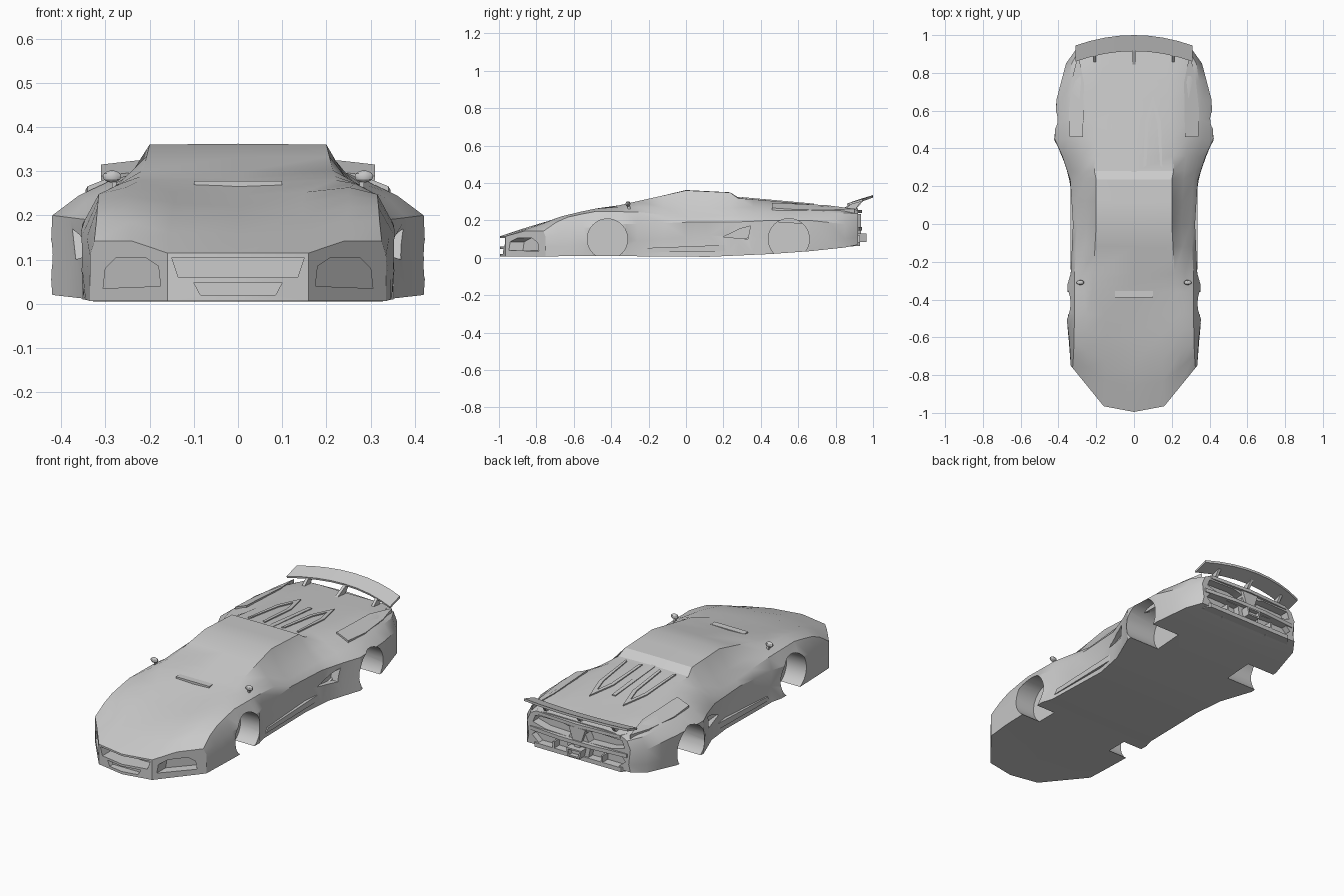
import bpy, bmesh, math

if "Cube" in bpy.data.objects:
    bpy.data.objects.remove(bpy.data.objects["Cube"])


def interp(keys, y):
    """Piecewise-linear lookup: keys are (y, value, value...)."""
    if y <= keys[0][0]:
        return keys[0][1:]
    for a, b in zip(keys, keys[1:]):
        if y <= b[0]:
            t = (y - a[0]) / (b[0] - a[0])
            return tuple(p + (q - p) * t for p, q in zip(a[1:], b[1:]))
    return keys[-1][1:]


def finish(name, bm):
    bmesh.ops.recalc_face_normals(bm, faces=bm.faces)
    me = bpy.data.meshes.new(name)
    bm.to_mesh(me)
    bm.free()
    ob = bpy.data.objects.new(name, me)
    bpy.context.collection.objects.link(ob)
    return ob


def loft(name, rings, first_cap=None):
    """Skin closed rings; first cap may be split into several faces."""
    bm = bmesh.new()
    vs = [[bm.verts.new(p) for p in r] for r in rings]
    n = len(rings[0])
    for a, b in zip(vs, vs[1:]):
        for i in range(n):
            j = (i + 1) % n
            bm.faces.new((a[i], a[j], b[j], b[i]))
    for face in first_cap or [range(n)]:
        bm.faces.new([vs[0][i] for i in face])
    bm.faces.new(vs[-1])
    return finish(name, bm)


def prism(name, poly, lo, hi, axis, mirror=False, shear=None):
    """Extrude a polygon along an axis, optionally sheared and mirrored in x."""
    bm = bmesh.new()
    for s in ((1, -1) if mirror else (1,)):
        ends = []
        for d in (lo, hi):
            row = []
            for u, v in poly:
                p = {'x': (d, u, v), 'y': (u, d, v), 'z': (u, v, d)}[axis]
                if shear:
                    p = shear(*p)
                row.append(bm.verts.new((p[0] * s, p[1], p[2])))
            ends.append(row)
        a, b = ends
        n = len(poly)
        for i in range(n):
            j = (i + 1) % n
            bm.faces.new((a[i], a[j], b[j], b[i]))
        bm.faces.new(a)
        bm.faces.new(b)
    return finish(name, bm)


def cut(target, cutter):
    bpy.context.view_layer.objects.active = target
    m = target.modifiers.new("cut", 'BOOLEAN')
    m.operation, m.solver, m.object = 'DIFFERENCE', 'EXACT', cutter
    bpy.ops.object.modifier_apply(modifier=m.name)
    bpy.data.objects.remove(cutter)


# Body rails, top centre to bottom centre: (y, x, z)
centre = [(-1, 0, .115), (-.8, 0, .18), (-.5, 0, .24), (-.36, 0, .272), (0, 0, .362),
          (.235, 0, .35), (.28, 0, .322), (.75, 0, .275), (.92, 0, .26)]
roof_edge = [(-1, .16, .115), (-.74, .15, .2), (-.5, .14, .248), (-.36, .22, .28), (0, .2, .36),
             (.235, .2, .349), (.28, .21, .318), (.45, .2, .305), (.92, .16, .262)]
belt = [(-1, .24, .142), (-.74, .25, .22), (-.5, .25, .262), (-.36, .265, .272), (-.26, .27, .272),
        (0, .25, .262), (.235, .262, .265), (.45, .285, .28), (.76, .29, .275), (.92, .25, .255)]
shoulder = [(-1, .325, .142), (-.86, .32, .19), (-.74, .318, .218), (-.48, .315, .248), (-.26, .315, .245),
            (0, .3, .217), (.235, .315, .225), (.45, .36, .245), (.66, .36, .245), (.85, .33, .24), (.92, .29, .235)]
flank = [(-1, .335, .11), (-.74, .342, .15), (-.48, .357, .17), (-.32, .352, .18), (-.26, .335, .18),
         (0, .323, .19), (.235, .338, .19), (.36, .38, .195), (.45, .42, .2), (.66, .41, .2),
         (.85, .36, .18), (.92, .31, .19)]
lower = [(-1, .335, .06), (-.74, .345, .06), (-.48, .357, .08), (-.32, .352, .07), (-.26, .325, .09),
         (.12, .314, .12), (.36, .375, .11), (.45, .425, .09), (.66, .41, .09), (.85, .36, .1), (.92, .3, .11)]
sill = [(-1, .335, .006), (-.74, .345, .01), (-.32, .352, .01), (-.26, .335, .008), (.12, .325, .005),
        (.28, .35, .012), (.45, .42, .02), (.66, .405, .035), (.85, .36, .055), (.92, .31, .07)]
stations = [-1, -.86, -.74, -.6, -.48, -.36, -.32, -.26, -.12, 0, .12, .235, .28, .36, .45, .55, .66, .76, .85, .92]
nose_plan = [(0, .995), (.16, .965), (.335, .75)]

rings = []
for y in stations:
    half = [interp(r, y) for r in (centre, roof_edge, belt, shoulder, flank, lower, sill)]
    floor_z = half[-1][1]
    half += [(.16, floor_z), (0, floor_z)]
    t = max(0, (-.5 - y) / .5)
    right = []
    for x, z in half:
        front = interp(nose_plan, x)[0]
        right.append((x, -.5 - t * (front - .5) if t else y, z))
    rings.append(right + [(-x, yy, z) for x, yy, z in right[7:0:-1]])
body = loft("car_body", rings,
            [(0, 1, 7, 8), range(1, 8), (0, 15, 9, 8), range(15, 8, -1)])

# Wheel arches
for cy, r in ((-.42, .108), (.55, .11)):
    circle = [(cy + r * math.cos(a), .1 + r * math.sin(a))
              for a in (2 * math.pi * (i + .5) / 28 for i in range(28))]
    cut(body, prism("wheel_well_cutter", circle, .235, .5, 'x', True))


def along_bumper(x, y, z):
    return x, y - .965 + 1.23 * (x - .16), z


# Front openings: mouth, lower grille, slanted side intakes
cut(body, prism("mouth_cutter", [(-.15, .105), (-.135, .06), (.135, .06), (.15, .105)], -1.2, -.9, 'y'))
cut(body, prism("grille_cutter", [(-.1, .048), (-.085, .02), (.085, .02), (.1, .048)], -1.2, -.95, 'y'))
cut(body, prism("side_intake_cutter", [(.175, .04), (.18, .085), (.21, .105), (.275, .105), (.3, .08), (.305, .035)],
                -.15, .075, 'y', True, along_bumper))

# Door-rear scoop and tail recesses
cut(body, prism("scoop_cutter", [(.2, .112), (.33, .1), (.345, .17), (.29, .155)], .325, .5, 'x', True))
cut(body, prism("tail_cutter", [(.035, .215), (.06, .165), (.2, .17), (.275, .19), (.26, .228), (.1, .232)],
                .872, 1, 'y', True))
cut(body, prism("tail_vent_cutter", [(.06, .085), (.07, .14), (.25, .15), (.28, .12), (.24, .085)],
                .885, 1, 'y', True))

# Side skirt blades
skirt = prism("side_skirt", [(-.24, .028), (.2, .035), (.32, .075), (.335, .11), (.2, .068), (-.22, .052)],
              .3, .336, 'x', True)

# Rear shoulder panels ending in a forward-facing step
panel = prism("rear_shoulder_panel", [(.27, .46), (.34, .46), (.345, .6), (.325, .78), (.295, .9), (.265, .75)],
              .22, .294, 'z', True,
              lambda x, y, z: (x, y, z - .4 * (x - .27) - .05 * (y - .46)))


def on_deck(x, y, z):
    return x, y, z + .319 - .09 * (y - .28)


# Engine deck ridges and spine
ridges = prism("engine_deck_ridges",
               [(.05, .3), (.057, .54), (.1, .685), (.143, .54), (.15, .3),
                (.138, .31), (.124, .53), (.1, .62), (.076, .53), (.066, .31)], -.03, .007, 'z', True, on_deck)
spine = prism("engine_deck_spine", [(-.014, .27), (.014, .27), (.01, .62), (-.01, .62)], -.03, .005, 'z', False, on_deck)

# Cowl strip at the windscreen base
cowl = prism("cowl_strip", [(-.1, -.39), (.1, -.39), (.1, -.355), (-.1, -.355)], .262, .278, 'z')

# Rear wing
wing_rings = []
for i in range(-4, 5):
    u = i / 4
    x, yb, zb = .31 * u, 1 - .055 * u * u, .335 - .02 * u * u
    wing_rings.append([(x, yb, zb), (x, yb - .085, zb - .026), (x, yb - .083, zb - .036), (x, yb, zb - .013)])
wing = loft("rear_wing", wing_rings)
pylons = prism("wing_pylons", [(.84, .25), (.9, .25), (.945, .312), (.895, .3)], .2, .215, 'x', True)
strut = prism("wing_centre_strut", [(.82, .255), (.9, .25), (.96, .318), (.93, .31)], -.008, .008, 'x')

# Tail details: lip, bumper bar, fin, exhaust, diffuser fins
lip = prism("tail_lip", [(-.27, .88), (.27, .88), (.25, .925), (0, .94), (-.25, .925)], .238, .256, 'z')
bar = prism("rear_bumper", [(-.31, .88), (.31, .88), (.29, .925), (.1, .942), (-.1, .942), (-.29, .925)], .145, .165, 'z')
valance = prism("rear_valance", [(-.3, .87), (.3, .87), (.26, .93), (-.26, .93)], .062, .085, 'z')
fin = prism("tail_centre_fin", [(-.05, .235), (.05, .235), (.015, .13), (-.015, .13)], .88, .935, 'y')
exhaust = prism("exhaust_box", [(-.045, .13), (.045, .13), (.035, .085), (-.035, .085)], .88, .965, 'y')
cut(exhaust, prism("exhaust_cutter", [(-.034, .122), (.034, .122), (.027, .093), (-.027, .093)], .94, 1, 'y'))
fins = prism("diffuser_fins", [(.8, .052), (.93, .065), (.93, .12), (.86, .12)], .14, .15, 'x', True)

# Door mirrors on short stalks
bm = bmesh.new()
for s in (1, -1):
    ball = bmesh.ops.create_uvsphere(bm, u_segments=10, v_segments=6, radius=1)["verts"]
    for v in ball:
        v.co = (v.co.x * .022 + s * .285, v.co.y * .013 - .31, v.co.z * .014 + .288)
mirrors = finish("door_mirrors", bm)
stalks = prism("mirror_stalks", [(-.312, .255), (-.295, .255), (-.302, .285), (-.314, .285)], .275, .285, 'x', True)

# Shading: smooth panels with sharp creases
for ob in (body, wing, mirrors):
    bpy.ops.object.select_all(action='DESELECT')
    ob.select_set(True)
    bpy.context.view_layer.objects.active = ob
    bpy.ops.object.shade_smooth_by_angle(angle=math.radians(28))
